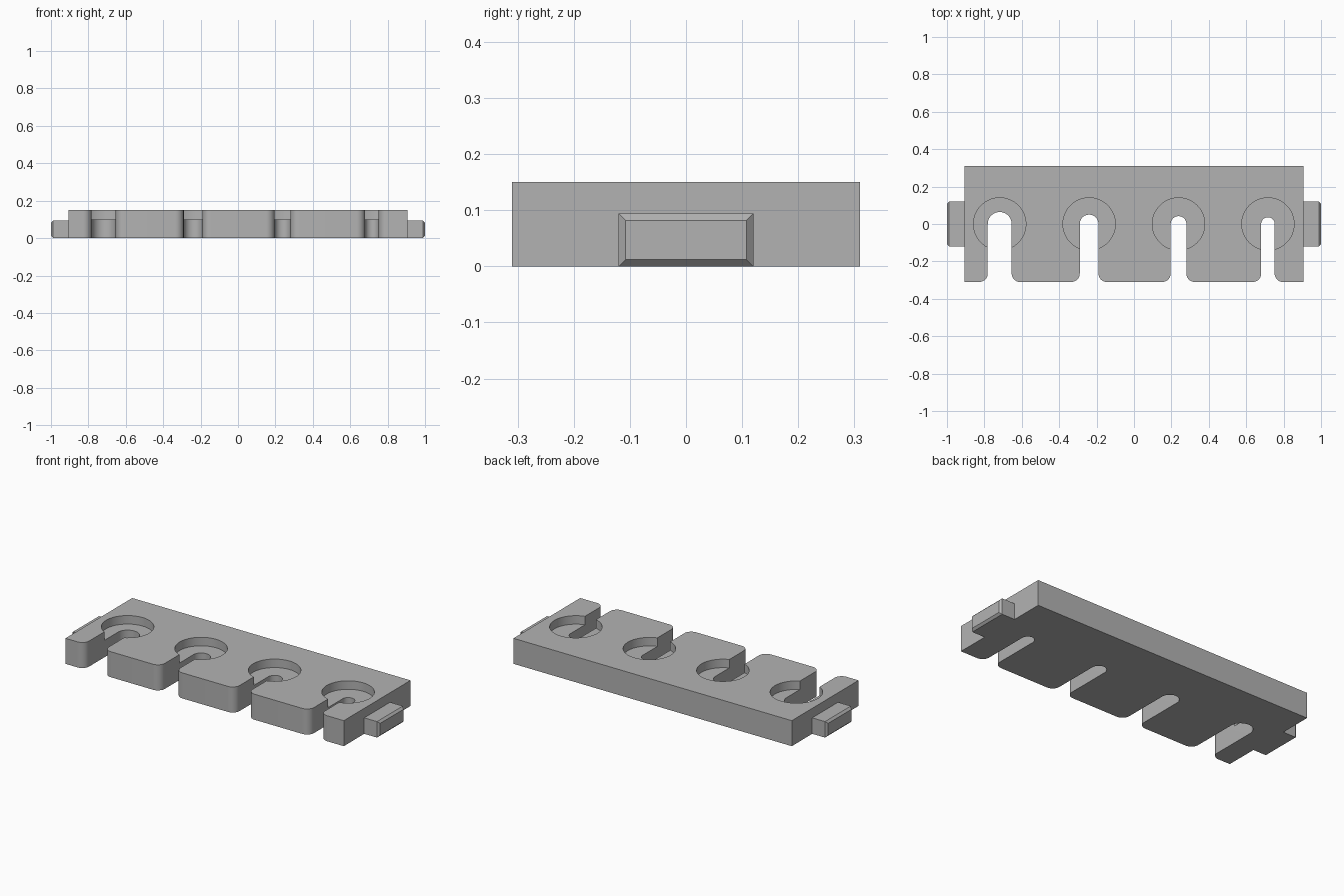
import bpy, bmesh
from math import sin, cos, pi

cube = bpy.data.objects.get("Cube")
if cube:
    bpy.data.objects.remove(cube, do_unlink=True)

HALF_X, HALF_Y, HEIGHT = 0.905, 0.31, 0.15
SLOTS = [(-0.718, 0.064), (-0.24, 0.05), (0.238, 0.042), (0.716, 0.036)]

grey = bpy.data.materials.new("plain grey")
grey.use_nodes = True
COLOUR = (0.45, 0.45, 0.45, 1)
grey.diffuse_color = COLOUR
grey.node_tree.nodes["Principled BSDF"].inputs["Base Color"].default_value = COLOUR


def prism(name, outline, z0, z1):
    """Extrude a counter-clockwise outline from z0 to z1."""
    bm = bmesh.new()
    base = bm.faces.new([bm.verts.new((x, y, z0)) for x, y in outline])
    top = bmesh.ops.extrude_face_region(bm, geom=[base])["geom"]
    for v in top:
        if isinstance(v, bmesh.types.BMVert):
            v.co.z = z1
    bmesh.ops.recalc_face_normals(bm, faces=bm.faces)
    mesh = bpy.data.meshes.new(name)
    bm.to_mesh(mesh)
    bm.free()
    mesh.materials.append(grey)
    obj = bpy.data.objects.new(name, mesh)
    bpy.context.collection.objects.link(obj)
    return obj


def arc(cx, cy, r, a0, a1, n):
    return [(cx + r * cos(a0 + (a1 - a0) * i / n),
             cy + r * sin(a0 + (a1 - a0) * i / n)) for i in range(n + 1)]


def rect(x0, x1, y0, y1):
    return [(x0, y0), (x1, y0), (x1, y1), (x0, y1)]


def activate(obj):
    bpy.ops.object.select_all(action='DESELECT')
    obj.select_set(True)
    bpy.context.view_layer.objects.active = obj


def cut(obj, cutter):
    activate(obj)
    mod = obj.modifiers.new("cut", 'BOOLEAN')
    mod.operation, mod.solver, mod.object = 'DIFFERENCE', 'EXACT', cutter
    bpy.ops.object.modifier_apply(modifier=mod.name)
    bpy.data.objects.remove(cutter, do_unlink=True)


# Main bar
bar = prism("slotted_bar", rect(-HALF_X, HALF_X, -HALF_Y, HALF_Y), 0, HEIGHT)

# Open slots with rounded mouths, each under a round recess
FILLET = 0.045
for x, w in SLOTS:
    flare_y = -HALF_Y + FILLET
    outline = arc(x, 0, w, 0, pi, 24)
    outline += arc(x - w - FILLET, flare_y, FILLET, 0, -pi / 2, 10)
    outline += [(x - w - FILLET, -0.4), (x + w + FILLET, -0.4)]
    outline += arc(x + w + FILLET, flare_y, FILLET, -pi / 2, -pi, 10)
    cut(bar, prism("slot_cutter", outline, -0.1, 0.3))
    cut(bar, prism("recess_cutter", arc(x, 0, 0.14, 0, 2 * pi, 64)[:-1], 0.1, 0.3))

activate(bar)
bpy.ops.object.shade_smooth_by_angle(angle=pi / 6)

# End tabs with a chamfered outer face
for name, side in (("left_tab", 1), ("right_tab", -1)):
    x0, x1 = sorted((side * HALF_X, side))
    tab = prism(name, rect(x0, x1, -0.12, 0.12), 0, 0.094)
    bm = bmesh.new()
    bm.from_mesh(tab.data)
    rim = [e for e in bm.edges if all(abs(v.co.x) > 0.99 for v in e.verts)]
    bmesh.ops.bevel(bm, geom=rim, offset=0.012, segments=1, affect='EDGES')
    bm.to_mesh(tab.data)
    bm.free()
